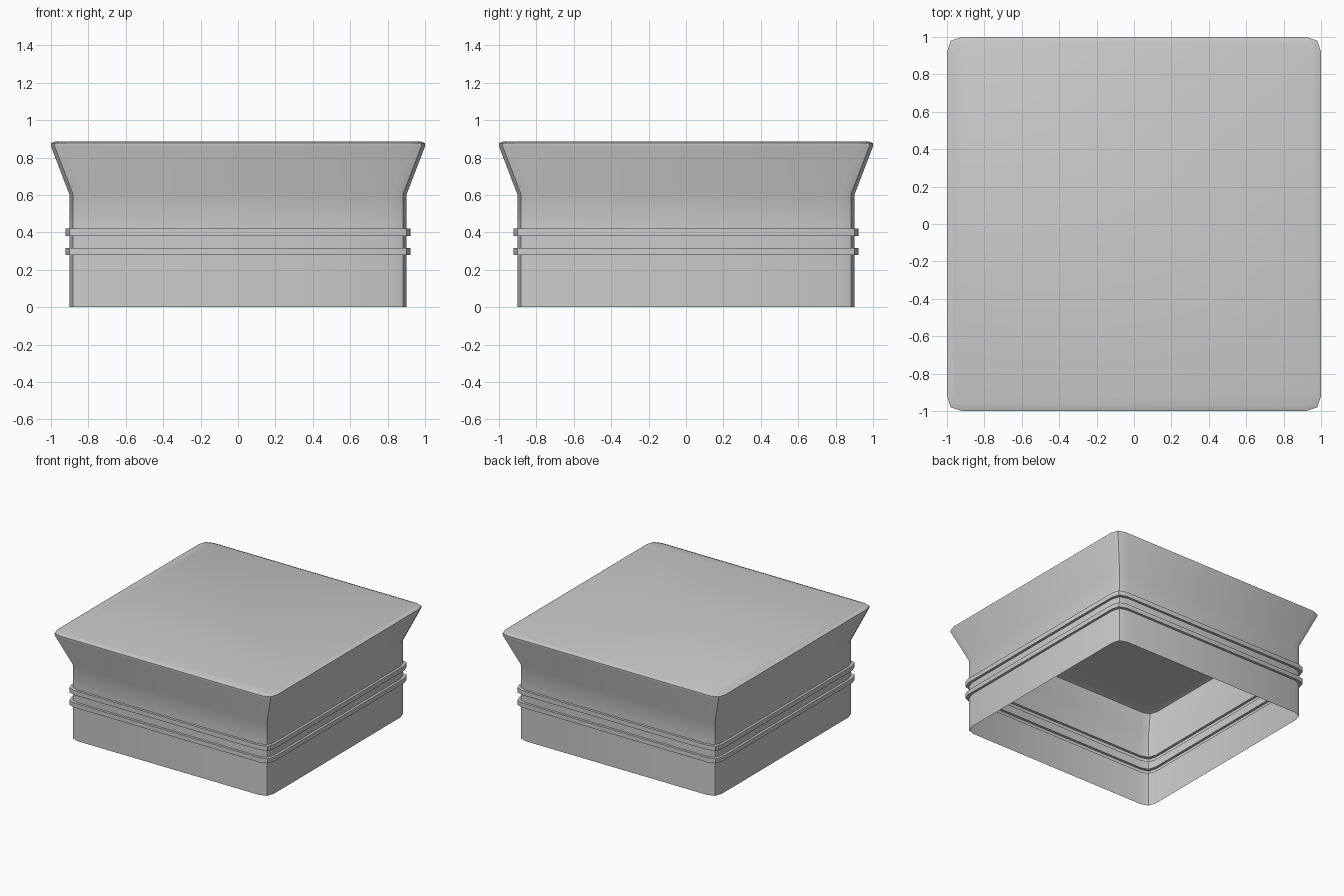
import bpy, bmesh, math

if "Cube" in bpy.data.objects:
    bpy.data.objects.remove(bpy.data.objects["Cube"])

# Side profile of the thin shell: (half width, height), open at the bottom
profile = [(0.902, 0.0)]
for z0, z1 in ((0.28, 0.317), (0.382, 0.42)):      # two raised bands
    profile += [(0.902, z0), (0.922, z0), (0.922, z1), (0.902, z1)]
profile += [(0.902, 0.605),                        # start of flare
            (1.0, 0.86), (1.0, 0.877),             # rim
            (0.975, 0.887)]                        # softened top edge


def ring(bm, h, z, r=0.08, k=0.02):
    """Rounded square with two-segment corners."""
    corner = [(h, h - r), (h - k, h - k), (h - r, h)]
    verts = []
    for q in range(4):
        c, s = round(math.cos(q * math.pi / 2)), round(math.sin(q * math.pi / 2))
        verts += [bm.verts.new((c * x - s * y, s * x + c * y, z)) for x, y in corner]
    return verts


# Loft the profile around the square and close the top
bm = bmesh.new()
rings = [ring(bm, h, z) for h, z in profile]
for a, b in zip(rings, rings[1:]):
    n = len(a)
    for i in range(n):
        j = (i + 1) % n
        bm.faces.new((a[i], a[j], b[j], b[i]))
bm.faces.new(rings[-1])

mesh = bpy.data.meshes.new("post_cap")
bm.to_mesh(mesh)
bm.free()
cap = bpy.data.objects.new("post_cap", mesh)
bpy.context.collection.objects.link(cap)

# Smooth the gentle bends, keep corners and bands sharp
bpy.context.view_layer.objects.active = cap
cap.select_set(True)
bpy.ops.object.shade_smooth_by_angle(angle=math.radians(30))
